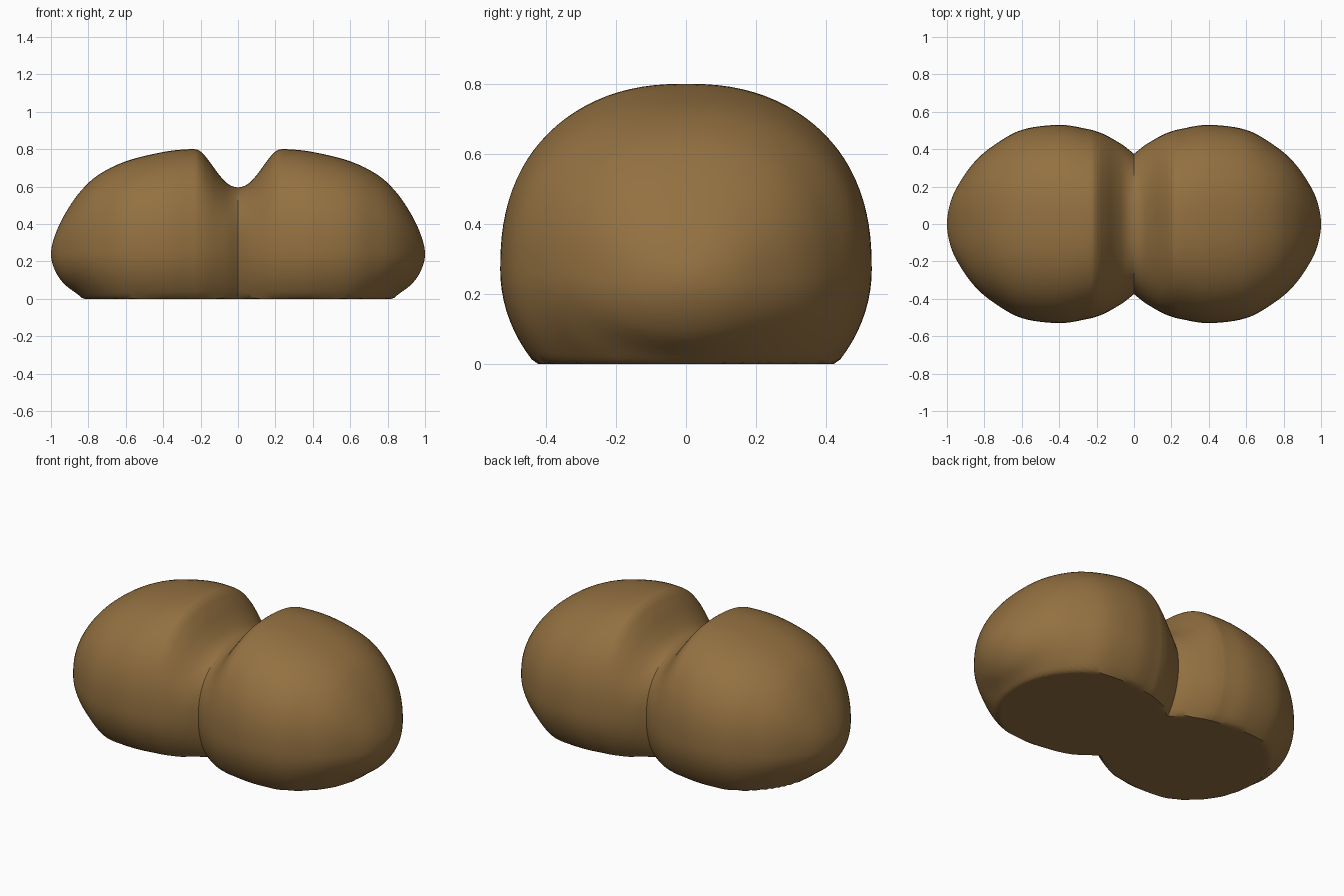
import bpy, bmesh, math

if "Cube" in bpy.data.objects:
    bpy.data.objects.remove(bpy.data.objects["Cube"])

# cross-sections of one lobe: x, half width, top, virtual bottom (cut off at z = 0)
ROWS = [
    (-.05, .335, .61, -.14),            # phantom start
    (0, .375, .596, -.15), (.05, .415, .612, -.16), (.10, .447, .662, -.17),
    (.155, .477, .737, -.18), (.2, .495, .787, -.19), (.25, .508, .80, -.19),
    (.4, .53, .785, -.19), (.6, .503, .735, -.16), (.75, .42, .66, -.07),
    (.85, .335, .565, .018), (.93, .225, .445, .08), (.98, .12, .335, .155),
    (1, 0, .24, .24),
    (.98, -.12, .155, .335),            # phantom end
]
STEPS, SIDES = 6, 96


def spline(a, b, c, d, t):
    # Catmull-Rom interpolation between rows b and c
    return [0.5 * (2 * q + (r - p) * t + (2 * p - 5 * q + 4 * r - s) * t * t
                   + (3 * q - p - 3 * r + s) * t ** 3)
            for p, q, r, s in zip(a, b, c, d)]


def power(v, e):
    return math.copysign(abs(v) ** e, v)


def section(x, w, top, bottom):
    # rounded section, squarer above the middle, flat where it meets the ground
    zc = .27 - .03 * max(0, (x - .4) / .6) ** 2
    pts = []
    for i in range(SIDES):
        a = 2 * math.pi * i / SIDES
        c, s = math.cos(a), math.sin(a)
        e = 2 / 2.35 if s > 0 else 1
        h = top - zc if s > 0 else zc - bottom
        pts.append((x, w * power(c, e), max(0, zc + h * power(s, e))))
    return pts


# half body lofted along x
bm = bmesh.new()
rings = []
for k in range(1, len(ROWS) - 2):
    for j in range(STEPS):
        r = spline(*ROWS[k - 1:k + 3], j / STEPS)
        if k == 1 and j == 0:
            r[0] = 0
        rings.append([bm.verts.new(p) for p in section(*r)])
for A, B in zip(rings, rings[1:]):
    for i in range(SIDES):
        n = (i + 1) % SIDES
        bm.faces.new((A[i], A[n], B[n], B[i]))
tip = bm.verts.new((1, 0, .24))
for i in range(SIDES):
    bm.faces.new((rings[-1][i], rings[-1][(i + 1) % SIDES], tip))

# mirror into the second lobe, welded along the seam
geo = bmesh.ops.duplicate(bm, geom=bm.verts[:] + bm.edges[:] + bm.faces[:])["geom"]
for v in geo:
    if isinstance(v, bmesh.types.BMVert):
        v.co.x = -v.co.x
bmesh.ops.remove_doubles(bm, verts=bm.verts[:], dist=1e-5)
bmesh.ops.recalc_face_normals(bm, faces=bm.faces[:])

mesh = bpy.data.meshes.new("double_lobe_body")
bm.to_mesh(mesh)
bm.free()
body = bpy.data.objects.new("double_lobe_body", mesh)
bpy.context.collection.objects.link(body)

brown = bpy.data.materials.new("warm brown")
brown.diffuse_color = (.295, .165, .053, 1)
brown.use_nodes = True
brown.node_tree.nodes["Principled BSDF"].inputs["Base Color"].default_value = brown.diffuse_color
mesh.materials.append(brown)

# smooth surface, sharp seam and base rim
bpy.context.view_layer.objects.active = body
body.select_set(True)
bpy.ops.object.shade_smooth_by_angle(angle=math.radians(35))
